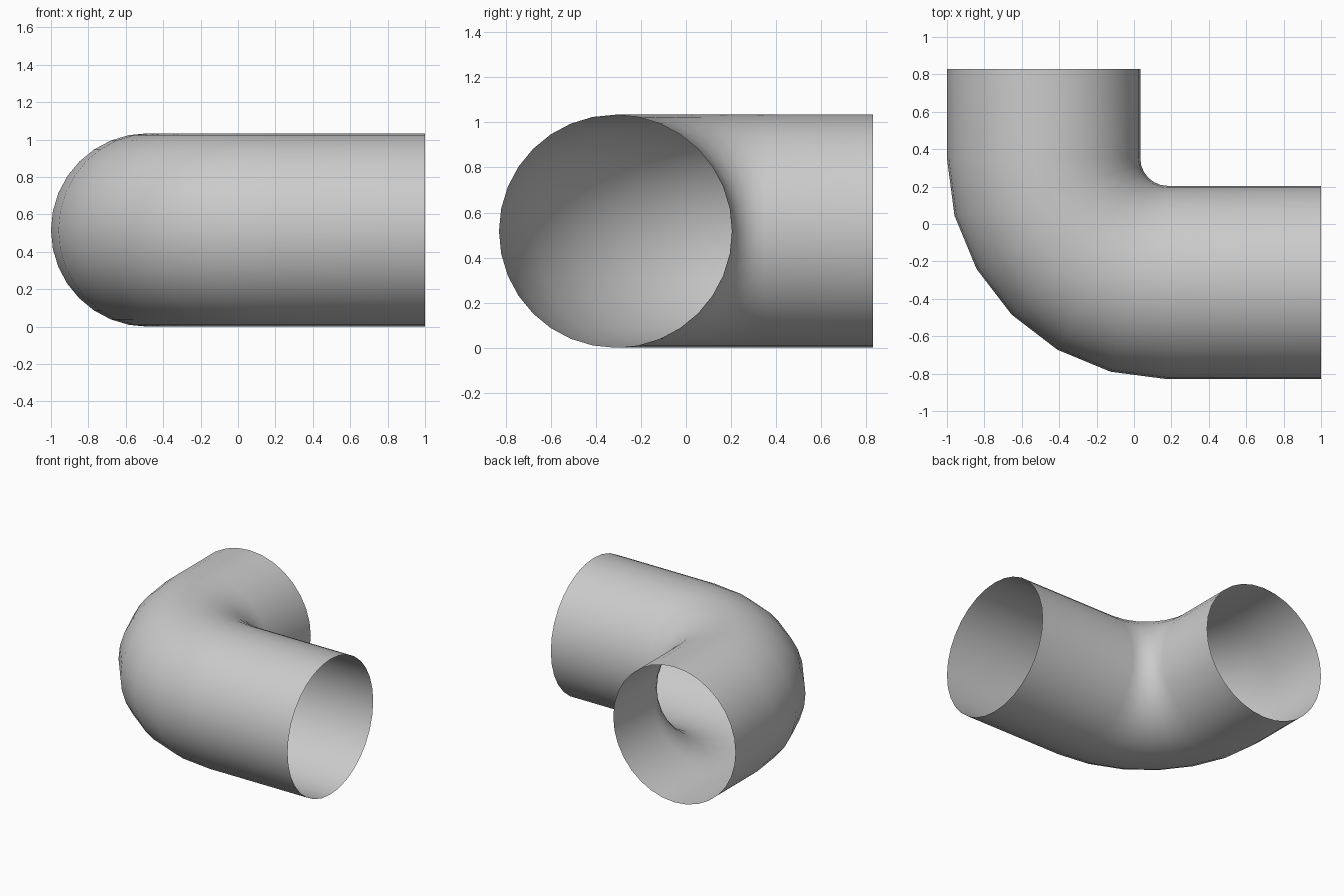
import bpy
import bmesh
from math import sin, cos, pi
from mathutils import Vector

cube = bpy.data.objects.get("Cube")
if cube:
    bpy.data.objects.remove(cube, do_unlink=True)

SIDES = 32
BEND_STEPS = 6
RADIUS = 0.517
BEND_RADIUS = 0.663
BEND_CENTRE = Vector((0.18, 0.35, RADIUS))
UP = Vector((0, 0, 1))

# Pipe material
grey = bpy.data.materials.new("pipe_grey")
grey.use_nodes = True
colour = (0.6, 0.6, 0.6, 1)
grey.diffuse_color = colour
grey.node_tree.nodes["Principled BSDF"].inputs["Base Color"].default_value = colour

# Centreline stations: back opening, quarter bend, left opening
stations = []
for i in range(BEND_STEPS + 1):
    a = pi / 2 * i / BEND_STEPS
    outward = Vector((-cos(a), -sin(a), 0))
    stations.append((BEND_CENTRE + outward * BEND_RADIUS, outward))
first, last = stations[0], stations[-1]
back_end = (Vector((first[0].x, 0.83, RADIUS)), first[1])
left_end = (Vector((1, last[0].y, RADIUS)), last[1])
stations = [back_end] + stations + [left_end]

# Sweep a ring along the stations, leaving both ends open
bm = bmesh.new()
rings = []
for centre, outward in stations:
    angles = [2 * pi * k / SIDES for k in range(SIDES)]
    rings.append([bm.verts.new(centre + (outward * cos(t) + UP * sin(t)) * RADIUS)
                  for t in angles])
for r0, r1 in zip(rings, rings[1:]):
    for k in range(SIDES):
        n = (k + 1) % SIDES
        face = bm.faces.new((r0[k], r1[k], r1[n], r0[n]))
        face.smooth = True
bm.normal_update()

# Point the faces outwards
sample = next(iter(bm.faces))
if sample.normal.dot(sample.calc_center_median() - (back_end[0] + first[0]) / 2) < 0:
    bmesh.ops.reverse_faces(bm, faces=bm.faces[:])

mesh = bpy.data.meshes.new("elbow_pipe")
bm.to_mesh(mesh)
bm.free()
mesh.materials.append(grey)
pipe = bpy.data.objects.new("elbow_pipe", mesh)
bpy.context.collection.objects.link(pipe)
